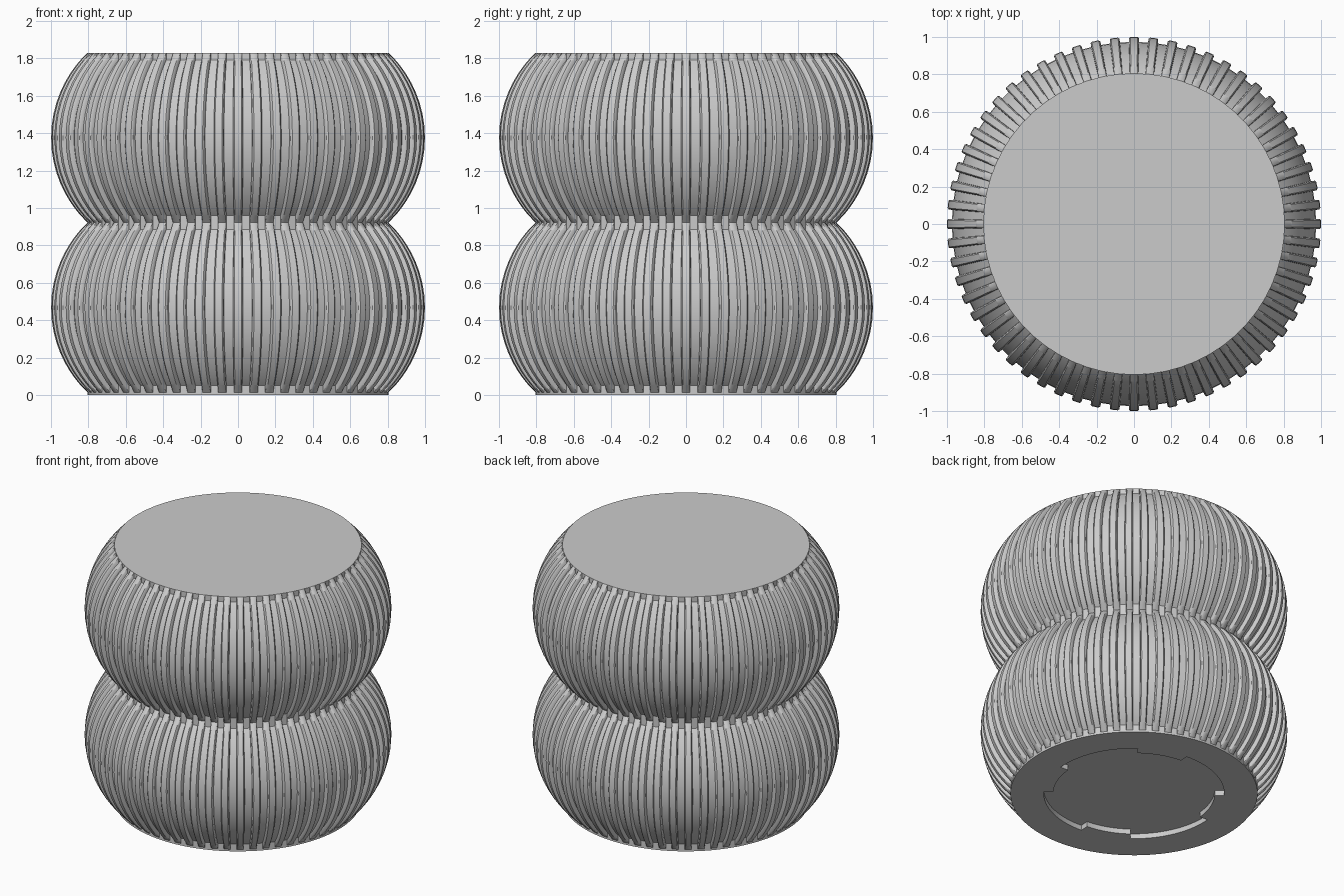
import bpy, bmesh, math

cube = bpy.data.objects.get("Cube")
if cube:
    bpy.data.objects.remove(cube, do_unlink=True)

# Main dimensions
RIBS = 60
HALF = 0.454            # half the height of one bulge
CORE = 0.805            # radius of caps and waist
ARC = 0.626             # radius of the bulge arc
GROOVE = 0.027          # groove depth
BASE = 0.014            # thin base rim
RECESS = 0.036          # depth of the underside recess

# One rib across: angle in degrees and inset from the rib crest
RIB = [(-1.6, GROOVE), (-1.5, 0.007), (-1.1, 0), (1.1, 0), (1.5, 0.007), (1.6, GROOVE)]
pitch = 360 / RIBS
COLUMNS = [(k * pitch + a, inset) for k in range(RIBS) for a, inset in RIB]


def bulge_radius(dz, inset):
    """Radius of the bulge, never thinner than the inner core."""
    r = ARC - inset
    return max(CORE, 1 - ARC + math.sqrt(max(0, r * r - dz * dz)))


def lock_radius(angle):
    """Underside opening: four wide sectors between four inward tabs."""
    return 0.588 if (angle + 4.45) % 90 < 56.9 else 0.527


def add_ring(bm, z, radius):
    ring = []
    for angle, inset in COLUMNS:
        a, r = math.radians(angle), radius(angle, inset)
        ring.append(bm.verts.new((r * math.cos(a), r * math.sin(a), z)))
    return ring


def bridge(bm, low, high):
    n = len(low)
    for i in range(n):
        j = (i + 1) % n
        bm.faces.new((low[i], low[j], high[j], high[i]))


bm = bmesh.new()

# Recess floor and wall, then the flat base rim
rings = [
    add_ring(bm, RECESS, lambda a, i: lock_radius(a)),
    add_ring(bm, 0, lambda a, i: lock_radius(a)),
    add_ring(bm, 0, lambda a, i: CORE),
]

# Two stacked ribbed bulges sharing the waist ring
clip = HALF - 0.038
steps = [-HALF] + [clip * math.sin(math.radians(t)) for t in range(-90, 91, 9)] + [HALF]
for level in range(2):
    centre = BASE + HALF * (1 + 2 * level)
    for dz in (steps if level == 0 else steps[1:]):
        rings.append(add_ring(bm, centre + dz, lambda a, i, d=dz: bulge_radius(d, i)))

for low, high in zip(rings, rings[1:]):
    bridge(bm, low, high)

# Recess floor and flat top
bm.faces.new(rings[0])
bm.faces.new(rings[-1])
bmesh.ops.recalc_face_normals(bm, faces=bm.faces)

mesh = bpy.data.meshes.new("ribbed_body")
bm.to_mesh(mesh)
bm.free()
body = bpy.data.objects.new("ribbed_body", mesh)
bpy.context.collection.objects.link(body)

# Plain grey material
grey = bpy.data.materials.new("light_grey")
grey.use_nodes = True
colour = (0.6, 0.6, 0.6, 1)
grey.diffuse_color = colour
grey.node_tree.nodes["Principled BSDF"].inputs["Base Color"].default_value = colour
mesh.materials.append(grey)

# Smooth bulges with crisp rib and rim edges
bpy.ops.object.select_all(action='DESELECT')
body.select_set(True)
bpy.context.view_layer.objects.active = body
bpy.ops.object.shade_smooth_by_angle(angle=math.radians(40))
